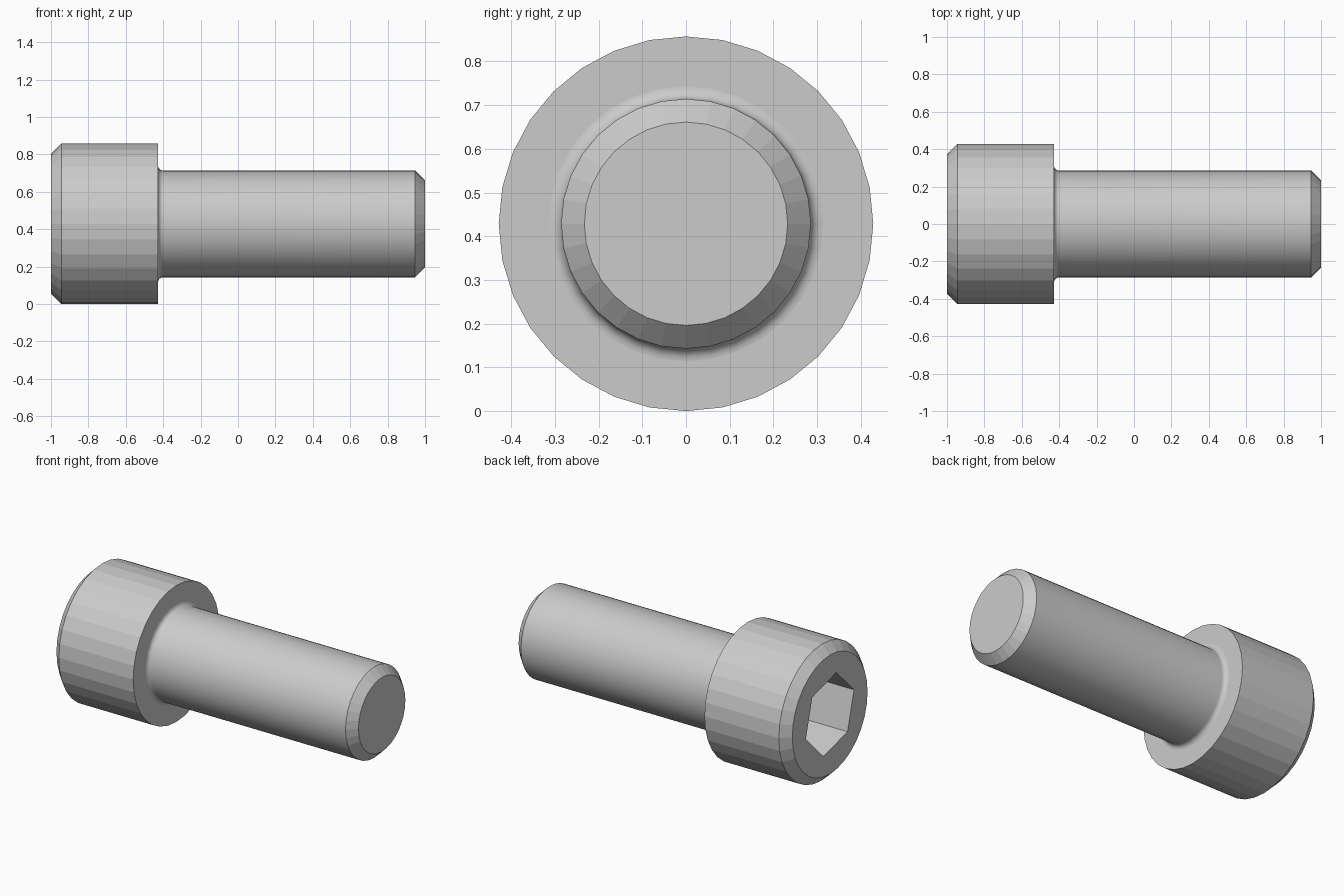
import bpy, bmesh
from math import sin, cos, pi, radians

if "Cube" in bpy.data.objects:
    bpy.data.objects.remove(bpy.data.objects["Cube"])

SEG = 32
AXIS_Z = 3 / 7          # bolt axis height = head radius
R_HEAD, R_SHANK, CH = 3 / 7, 2 / 7, 0.055
X_SEAT, FIL = -3 / 7, 0.029


def add_prism(name, rings, seg, turn=0.0):
    """Solid of revolution about the x axis from (x, radius) rings, capped at both ends."""
    bm = bmesh.new()
    loops = []
    for x, r in rings:
        loops.append([bm.verts.new((x, r * cos(turn + 2 * pi * i / seg),
                                    AXIS_Z + r * sin(turn + 2 * pi * i / seg)))
                      for i in range(seg)])
    for a, b in zip(loops, loops[1:]):
        for i in range(seg):
            j = (i + 1) % seg
            bm.faces.new((a[i], a[j], b[j], b[i]))
    bm.faces.new(loops[0])
    bm.faces.new(loops[-1])
    bmesh.ops.recalc_face_normals(bm, faces=bm.faces)
    mesh = bpy.data.meshes.new(name)
    bm.to_mesh(mesh)
    bm.free()
    obj = bpy.data.objects.new(name, mesh)
    bpy.context.collection.objects.link(obj)
    return obj


# Bolt outline: chamfered head, under-head fillet, shank with chamfered tip
fillet = [(X_SEAT + FIL * (1 - cos(a)), R_SHANK + FIL * (1 - sin(a)))
          for a in [radians(15 * k) for k in range(7)]]
rings = [(-1, R_HEAD - CH), (-1 + CH, R_HEAD), (X_SEAT, R_HEAD), *fillet,
         (1 - CH + 0.002, R_SHANK), (1, R_SHANK - 0.053)]
bolt = add_prism("socket_head_bolt", rings, SEG)

# Hexagonal drive socket, 3/7 across flats
socket = add_prism("hex_socket_cutter",
                   [(-1.1, 3 / 7 / 3 ** 0.5), (-0.71, 3 / 7 / 3 ** 0.5)], 6, radians(-15))
socket.hide_render = True
socket.hide_viewport = False
cut = bolt.modifiers.new("hex_socket", 'BOOLEAN')
cut.operation = 'DIFFERENCE'
cut.solver = 'EXACT'
cut.object = socket
bpy.context.view_layer.objects.active = bolt
bolt.select_set(True)
bpy.ops.object.modifier_apply(modifier=cut.name)
bpy.data.objects.remove(socket)

# Smooth shading on the fillet and shank, flat facets elsewhere
for p in bolt.data.polygons:
    p.use_smooth = X_SEAT + 1e-4 < p.center.x < 1 - CH
for e in bolt.data.edges:
    xs = [bolt.data.vertices[v].co.x for v in e.vertices]
    if min(xs) > 1 - CH - 0.01 or max(xs) < X_SEAT + 1e-4:
        e.use_edge_sharp = True
